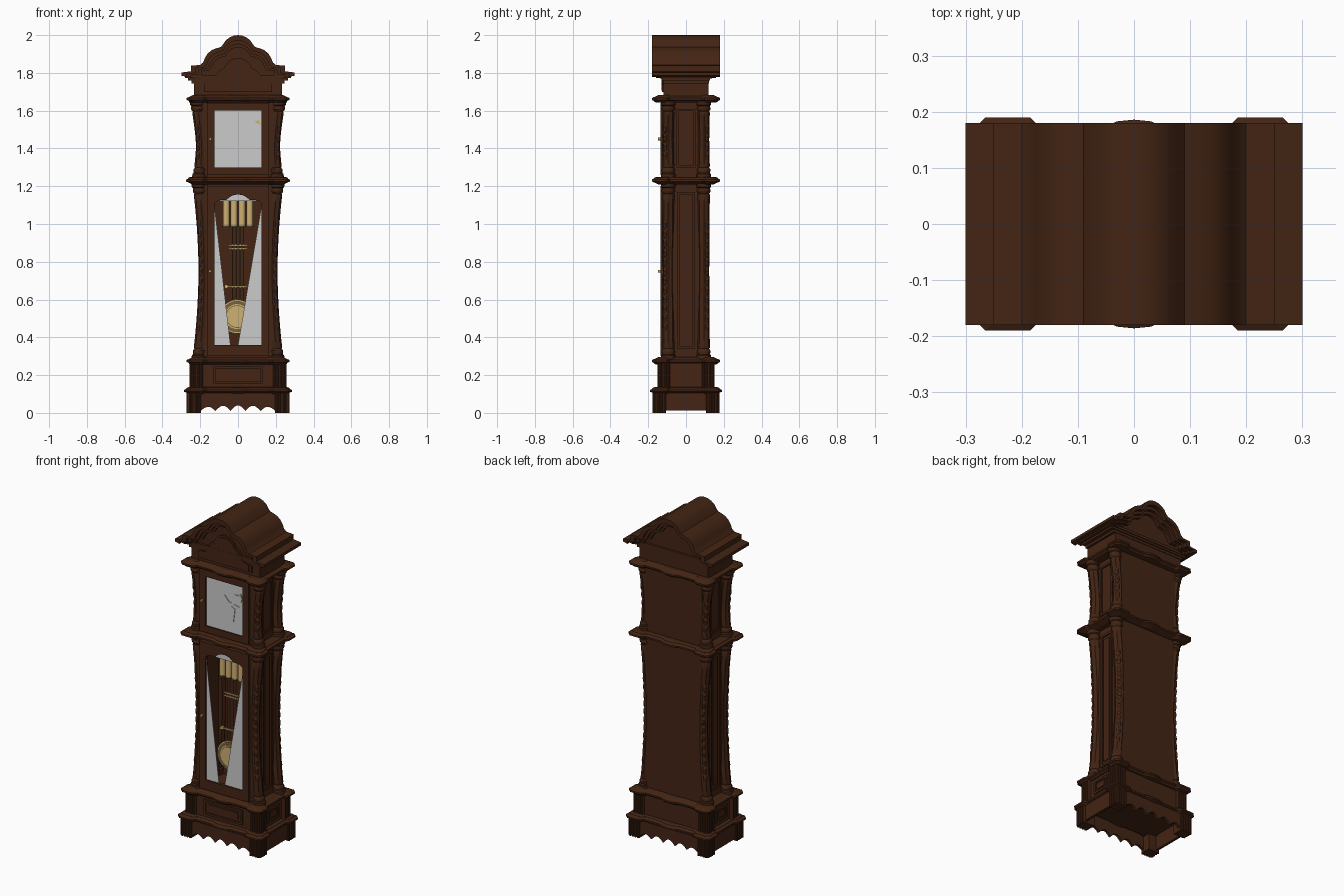
import bpy, bmesh
from math import sin, cos, pi

if "Cube" in bpy.data.objects:
    bpy.data.objects.remove(bpy.data.objects["Cube"])

def material(name, rgb):
    m = bpy.data.materials.new(name)
    m.diffuse_color = (*rgb, 1)
    m.use_nodes = True
    m.node_tree.nodes["Principled BSDF"].inputs["Base Color"].default_value = m.diffuse_color
    return m

WOOD = material("dark_wood", (0.056, 0.018, 0.007))
GOLD = material("brass", (0.62, 0.44, 0.17))
BRONZE = material("bronze", (0.18, 0.12, 0.045))

def make(name, bm, mat=WOOD, smooth=False):
    bmesh.ops.recalc_face_normals(bm, faces=bm.faces)
    me = bpy.data.meshes.new(name)
    bm.to_mesh(me)
    bm.free()
    ob = bpy.data.objects.new(name, me)
    bpy.context.collection.objects.link(ob)
    if mat:
        me.materials.append(mat)
    if smooth:
        bpy.ops.object.select_all(action='DESELECT')
        ob.select_set(True)
        bpy.context.view_layer.objects.active = ob
        bpy.ops.object.shade_smooth_by_angle(angle=0.6)
    return ob

def loft(name, rings, mat=WOOD, smooth=False):
    """Skin a stack of equal-length closed rings and cap both ends."""
    bm = bmesh.new()
    rs = [[bm.verts.new(p) for p in r] for r in rings]
    n = len(rs[0])
    for a, b in zip(rs, rs[1:]):
        for i in range(n):
            bm.faces.new((a[i], a[(i + 1) % n], b[(i + 1) % n], b[i]))
    bm.faces.new(rs[0])
    bm.faces.new(rs[-1])
    return make(name, bm, mat, smooth)

def extrude(name, pts, y0, y1, mat=WOOD, smooth=False):
    """Extrude an x-z outline along y."""
    return loft(name, [[(x, y, z) for x, z in pts] for y in (y0, y1)], mat, smooth)

def box(name, x0, x1, y0, y1, z0, z1, mat=WOOD):
    return extrude(name, [(x0, z0), (x1, z0), (x1, z1), (x0, z1)], y0, y1, mat)

def rod(name, x, y, z0, z1, r, mat=WOOD, n=12):
    return loft(name, [[(x + r * cos(2*pi*i/n), y + r * sin(2*pi*i/n), z) for i in range(n)]
                       for z in (z0, z1)], mat, True)

def disc(name, x, z, r, y0, y1, mat, n=40):
    return extrude(name, [(x + r * cos(2*pi*i/n), z + r * sin(2*pi*i/n)) for i in range(n)],
                   y0, y1, mat, True)

def frame_xz(name, x, z0, z1, w, y0, y1):
    for s in (-1, 1):
        a, b = sorted((s * x, s * (x - w)))
        box(name + "_stile", a, b, y0, y1, z0, z1)
    box(name + "_bottom_rail", -x + w, x - w, y0, y1, z0, z0 + w)
    box(name + "_top_rail", -x + w, x - w, y0, y1, z1 - w, z1)

def frame_side(name, x0, x1, y, z0, z1, w):
    for s in (-1, 1):
        a, b = sorted((s * x0, s * x1))
        for t in (-1, 1):
            c, d = sorted((t * y, t * (y - w)))
            box(name + "_stile", a, b, c, d, z0, z1)
        box(name + "_bottom_rail", a, b, -y + w, y - w, z0, z0 + w)
        box(name + "_top_rail", a, b, -y + w, y - w, z1 - w, z1)

def plan(hx, hy, z):
    """Moulding outline: projecting corners and a bowed centre."""
    q = [(0, hy-.004), (.03, hy-.007), (.06, hy-.02), (.165, hy-.02), (.185, hy), (hx-.02, hy),
         (hx, hy-.02), (hx, .1), (hx-.018, .085), (hx-.018, 0)]
    r = q[::-1]
    pts = q + [(x, -y) for x, y in r[1:]] + [(-x, -y) for x, y in q[1:]] + [(-x, y) for x, y in r[1:-1]]
    return [(x, y, z) for x, y in pts]

def moulding(name, z, hx, hy, flip=1):
    prof = [(-.02, -.032), (-.012, -.016), (-.005, 0), (.005, 0), (.01, -.01), (.016, -.014), (.02, -.028)]
    loft(name, [plan(hx + o, hy + o, z + flip * h) for h, o in prof])

# Plinth: hollow apron with scalloped front and back, fluted feet
scallop = [(-.2 + .4*i/60, .01 + .03 * abs(sin(pi * 5 * i / 60)) * (.6 + .4 * sin(pi*i/60)))
           for i in range(61)]
extrude("front_apron", scallop + [(.2, .105), (-.2, .105)], -.165, -.15)
extrude("back_apron", scallop + [(.2, .105), (-.2, .105)], .15, .165)
for s in (-1, 1):
    a, b = sorted((s * .245, s * .26))
    box("side_apron", a, b, -.11, .11, .012, .105)

# Fluted corner blocks of the plinth and the base box
def fluted_block(name, x0, x1, y0, y1, z0, z1):
    for sx in (-1, 1):
        for sy in (-1, 1):
            a, b = sorted((sx * x0, sx * x1))
            c, d = sorted((sy * y0, sy * y1))
            box(name, a, b, c, d, z0, z1)
            for i in range(4):
                t = (i + .5) / 4
                rod(name + "_flute", a + (b-a)*t, sy * y1, z0, z1, .007, n=8)
                rod(name + "_flute", sx * x1, c + (d-c)*t, z0, z1, .007, n=8)

fluted_block("foot", .195, .265, .105, .17, 0, .105)
box("base_box", -.235, .235, -.138, .138, .11, .275)
fluted_block("base_pilaster", .185, .25, .085, .145, .13, .265)
frame_xz("base_panel_frame", .13, .155, .245, .012, -.147, -.136)
box("base_panel", -.1, .1, -.143, -.136, .18, .22)
frame_side("base_side_frame", .233, .242, .055, .16, .24, .012)
for s in (-1, 1):
    a, b = sorted((s * .233, s * .24))
    box("base_side_panel", a, b, -.032, .032, .182, .218)

# Horizontal mouldings
moulding("plinth_moulding", .117, .285, .19)
moulding("base_moulding", .275, .272, .18, -1)
moulding("waist_moulding", 1.23, .275, .18)
moulding("hood_moulding", 1.662, .272, .18, -1)

# Case: back, walls, front stiles
CASE = .193
box("case_back", -CASE, CASE, .105, .12, .28, 1.66)
for s in (-1, 1):
    a, b = sorted((s * CASE, s * (CASE - .015)))
    box("case_wall", a, b, -.115, .11, .28, 1.66)
    a, b = sorted((s * CASE, s * .16))
    box("case_stile", a, b, -.118, -.1, .28, 1.66)
frame_side("waist_side_frame", CASE - .002, CASE + .008, .048, .34, 1.17, .013)
frame_side("upper_side_frame", CASE - .002, CASE + .008, .05, 1.3, 1.61, .013)
for s in (-1, 1):
    a, b = sorted((s * CASE, s * (CASE + .005)))
    box("waist_side_panel", a, b, -.022, .022, .37, 1.14)

# Lower door with arched window head
arch = [(-.125, 1.09), (-.123, 1.11), (-.11, 1.122), (-.085, 1.128), (-.06, 1.128), (-.052, 1.136),
        (-.036, 1.148), (-.018, 1.154), (0, 1.156)]
arch += [(-x, z) for x, z in arch[-2::-1]]
extrude("lower_door_top_rail", [(-.165, 1.2), (-.165, 1.09)] + arch + [(.165, 1.09), (.165, 1.2)], -.135, -.115)
box("lower_door_bottom_rail", -.165, .165, -.135, -.115, .3, .36)
for s in (-1, 1):
    a, b = sorted((s * .165, s * .125))
    box("lower_door_stile", a, b, -.135, -.115, .36, 1.09)
# Glass pieces of the lower door
extrude("lower_glass_left", [(-.125, 1.1), (-.125, .36), (-.04, .36)], -.127, -.125, None)
extrude("lower_glass_right", [(.125, 1.1), (.125, .36), (0, .36)], -.127, -.125, None)
extrude("lower_glass_head", arch[2:-2], -.127, -.125, None)

# Upper door, glass and dial hands
frame_xz("upper_door", .165, 1.26, 1.64, .04, -.135, -.115)
box("upper_glass", -.126, .126, -.126, -.122, 1.29, 1.61, None)
for p in ([(-.03, 1.385), (.06, 1.37), (.07, 1.45), (.03, 1.47)],
          [(0, 1.52), (.04, 1.46), (.1, 1.47), (.03, 1.485)],
          [(.04, 1.47), (.11, 1.5), (.12, 1.53), (.07, 1.54)]):
    extrude("dial_hand", p, -.13, -.126, None)
extrude("dial_pointer", [(.085, 1.54), (.12, 1.525), (.11, 1.55)], -.131, -.126, GOLD)

# Door knobs
for z in (.75, 1.45):
    disc("door_knob", -.148, z, .007, -.147, -.134, GOLD, 12)

# Chime weights, cables and pendulum
PY = -.06
for x in (-.062, -.021, .021, .062):
    rod("weight", x, PY, .99, 1.125, .0175, GOLD, 20)
    rod("weight_cap", x, PY, .985, .992, .019, BRONZE, 20)
    rod("weight_cable", x, PY, 1.12, 1.2, .003, GOLD, 6)
for x in (-.03, -.012, .012, .03):
    rod("pendulum_rod", x, PY, .59, .99, .003, BRONZE, 6)
for z in (.87, .888):
    box("pendulum_bar", -.05, .05, PY - .006, PY, z - .004, z + .004, GOLD)
box("pendulum_lower_bar", -.07, .05, PY - .008, PY, .665, .673, GOLD)
disc("pendulum_knob", -.062, .669, .01, PY - .012, PY, GOLD, 16)
for name, r, d, m in (("pendulum_rim", .09, .004, GOLD), ("pendulum_band", .083, .007, BRONZE),
                      ("pendulum_ring", .066, .010, GOLD), ("pendulum_groove", .06, .012, BRONZE),
                      ("pendulum_bob", .056, .016, GOLD)):
    disc(name, -.005, .51, r, PY - d, PY, m)

# Fluted, bowed corner columns with carved leaves
def column(name, prof, cx, leaves):
    for sx in (-1, 1):
        for sy in (-1, 1):
            rings = [[(sx * cx(z) + r * (1 + f * cos(8*t)) * cos(t), sy * .094 + r * (1 + f * cos(8*t)) * sin(t), z)
                      for t in (2*pi*i/32 for i in range(32))] for z, r, f in prof]
            loft(name, rings, WOOD, True)
            for z in leaves:
                bm = bmesh.new()
                bmesh.ops.create_uvsphere(bm, u_segments=10, v_segments=6, radius=1)
                bmesh.ops.scale(bm, vec=(.012, .012, .03), verts=bm.verts)
                bmesh.ops.translate(bm, vec=(sx * (cx(z) + .016), sy * .11, z), verts=bm.verts)
                make(name + "_leaf", bm, WOOD, True)

def ends(z0, z1):
    base = [(0, .038, 0), (.02, .038, 0), (.025, .032, 0), (.035, .035, 0), (.045, .035, 0), (.055, .028, 0)]
    shaft = [(z0 + .06 + (z1 - z0 - .12) * i / 14, .027 + .003 * abs(i - 7) / 7, .07) for i in range(15)]
    return [(z0 + h, r, f) for h, r, f in base] + shaft + [(z1 - h, r, f) for h, r, f in base[::-1]]

column("waist_column", ends(.285, 1.215), lambda z: .18 + .027 * ((z - .75) / .45) ** 2,
       [.45 + .05 * i for i in range(12)])
column("upper_column", ends(1.245, 1.65), lambda z: .193 + .026 * (abs(z - 1.4) / .25) ** 1.5,
       [1.36 + .05 * i for i in range(4)])

# Pediment: nested arched roof mouldings around a flat gable
half = [(0, 2), (.022, 1.997), (.045, 1.988), (.065, 1.972), (.08, 1.95), (.09, 1.937), (.115, 1.93), (.14, 1.92),
        (.16, 1.903), (.175, 1.88), (.185, 1.855), (.2, 1.842), (.25, 1.838), (.25, 1.808), (.3, 1.802), (.3, 1.785)]
roof = [(-x, z) for x, z in half[:0:-1]] + half

def scaled(k):
    return [(x * k, 1.72 + (z - 1.72) * k) for x, z in roof]

for name, k0, k1, d in (("roof", 1, .9, .18), ("roof_inner_moulding", .92, .83, .158),
                        ("roof_bead_moulding", .85, .77, .138)):
    extrude(name, scaled(k0) + scaled(k1)[::-1], -d, d, WOOD, True)
extrude("gable", scaled(.84), -.118, .118)
box("hood_neck", -.232, .232, -.118, .118, 1.66, 1.79)
for h, o in ((1.745, .02), (1.76, .04), (1.772, .055)):
    box("cornice_step", -.225 - o, .225 + o, -.115 - o * .3, .115 + o * .3, h, h + .016)

# Raised arched panel in the gable
tym = [(.18, 1.7), (.18, 1.742), (.14, 1.752), (.12, 1.785), (.1, 1.81), (.075, 1.825), (.06, 1.85),
       (.035, 1.872), (0, 1.88)]
for name, k, y in (("tympanum_border", 1, -.126), ("tympanum_panel", .9, -.131)):
    side = [(x * k, 1.76 + (z - 1.76) * k) for x, z in tym]
    extrude(name, side + [(-x, z) for x, z in side[-2::-1]], y, -.116)
